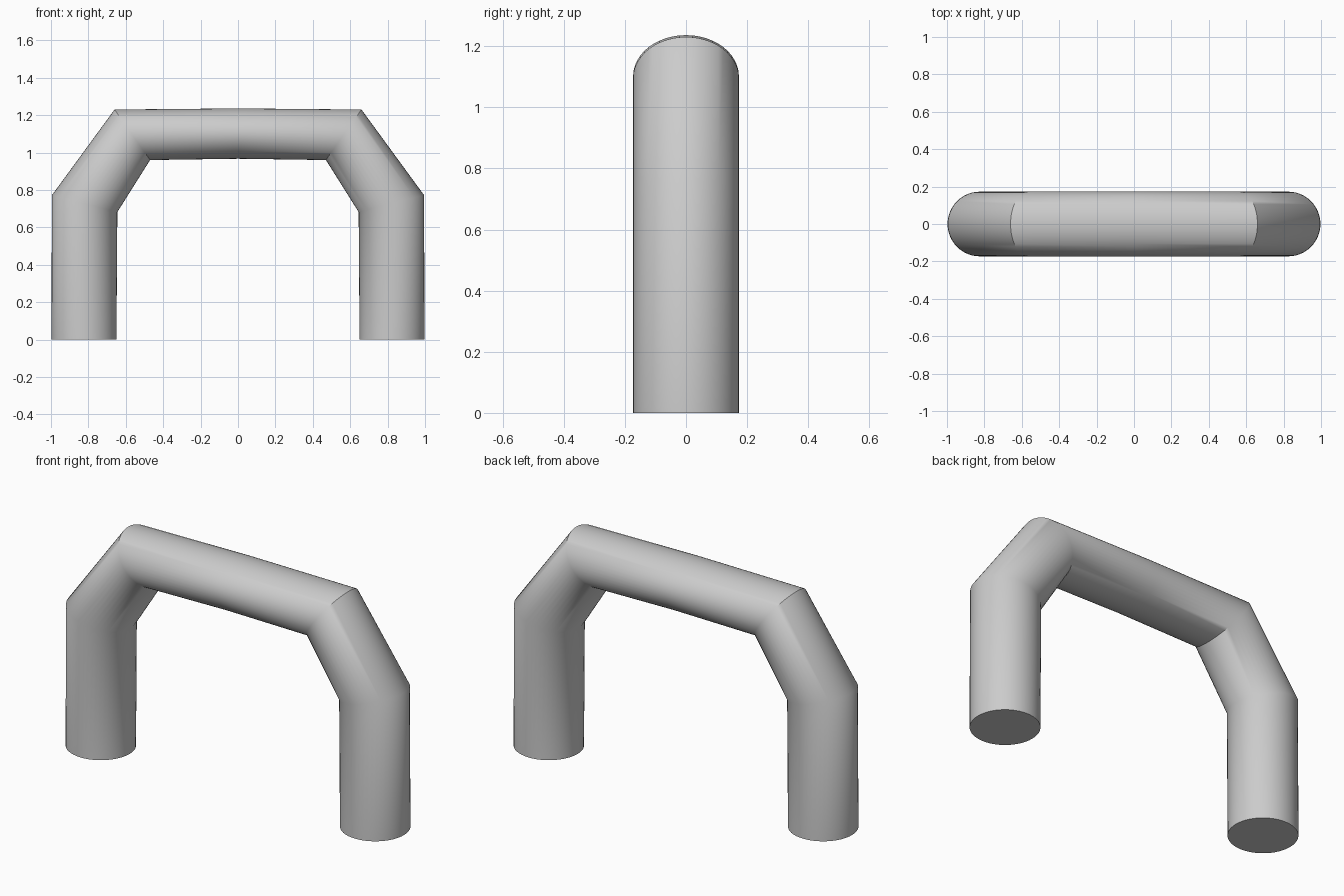
import bpy, bmesh, math
from mathutils import Vector

if "Cube" in bpy.data.objects:
    bpy.data.objects.remove(bpy.data.objects["Cube"])

SIDES = 48
HALF_DEPTH = 0.173

# Right half of the pipe, as (outer x, outer z, inner x, inner z) mitre sections
half = [
    (0.997, 0.0, 0.65, 0.0),
    (0.995, 0.772, 0.645, 0.682),
    (0.66, 1.23, 0.47, 0.96),
]
middle = (0.0, 1.236, 0.0, 0.967)
sections = half + [middle] + [(-a, b, -c, d) for a, b, c, d in reversed(half)]


def add_ring(bm, section):
    """Elliptical ring spanning the outer and inner edge of the pipe."""
    outer = Vector((section[0], 0, section[1]))
    inner = Vector((section[2], 0, section[3]))
    centre, arm = (outer + inner) / 2, (outer - inner) / 2
    side = Vector((0, HALF_DEPTH, 0))
    angles = [math.tau * i / SIDES for i in range(SIDES)]
    return [bm.verts.new(centre + arm * math.cos(a) + side * math.sin(a)) for a in angles]


# Bent pipe: rings bridged from foot to foot, closed at both feet
bm = bmesh.new()
rings = [add_ring(bm, s) for s in sections]
for r0, r1 in zip(rings, rings[1:]):
    for i in range(SIDES):
        j = (i + 1) % SIDES
        bm.faces.new((r0[i], r0[j], r1[j], r1[i]))
bm.faces.new(rings[0])
bm.faces.new(rings[-1])
bmesh.ops.recalc_face_normals(bm, faces=bm.faces)

mesh = bpy.data.meshes.new("pipe_arch")
bm.to_mesh(mesh)
bm.free()
arch = bpy.data.objects.new("pipe_arch", mesh)
bpy.context.collection.objects.link(arch)

# Smooth pipe with sharp upper mitres and foot rims
bpy.context.view_layer.objects.active = arch
arch.select_set(True)
bpy.ops.object.shade_smooth_by_angle(angle=math.radians(42))
